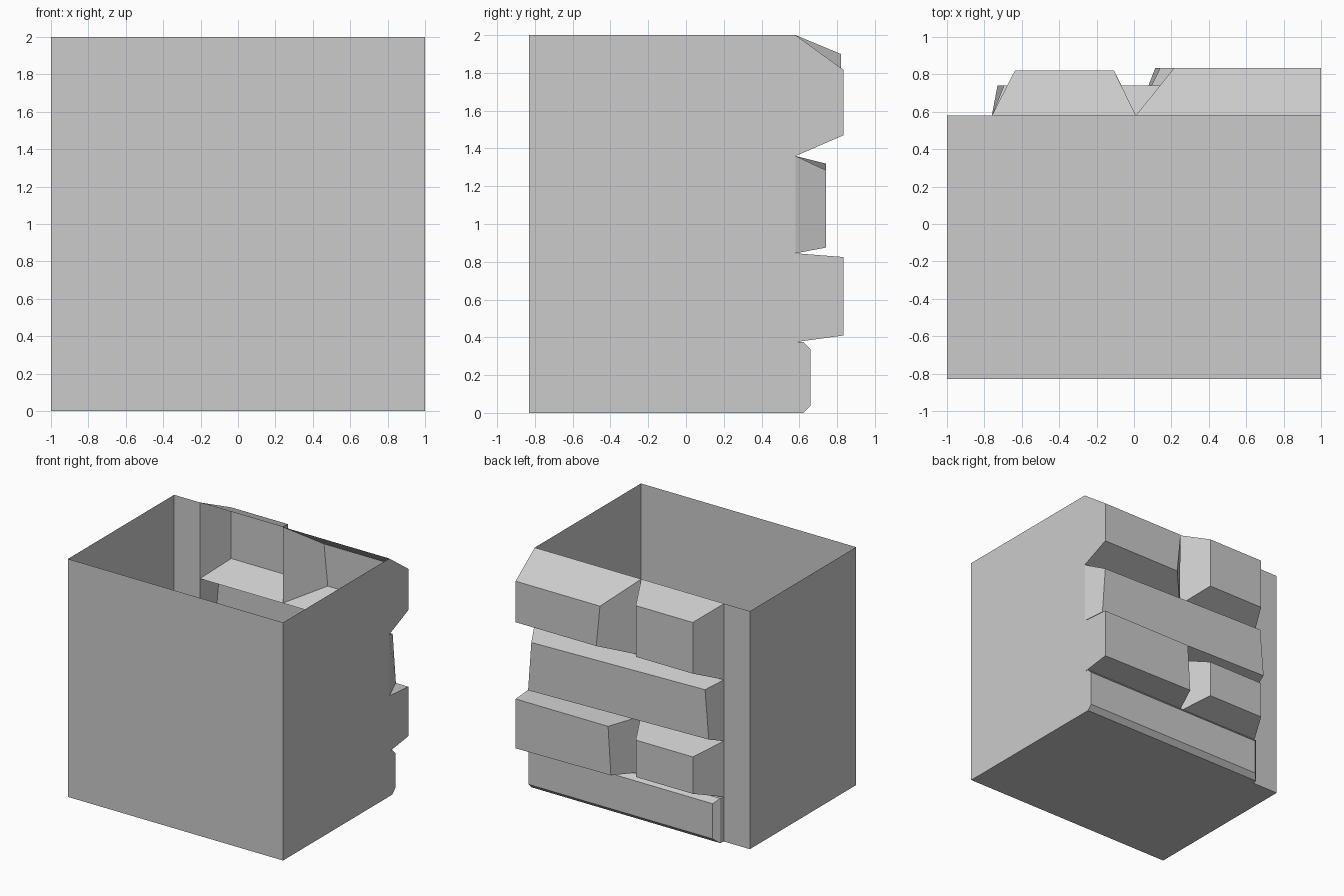
import bpy, bmesh

if "Cube" in bpy.data.objects:
    bpy.data.objects.remove(bpy.data.objects["Cube"])

BACK = 0.58      # plane of the rear wall
FRONT = -0.83


def finish(name, bm):
    mesh = bpy.data.meshes.new(name)
    bm.to_mesh(mesh)
    bm.free()
    obj = bpy.data.objects.new(name, mesh)
    bpy.context.collection.objects.link(obj)
    return obj


def rect(x0, x1, z0, z1):
    return [(x0, z0), (x1, z0), (x1, z1), (x0, z1)]


def brick(name, *loops):
    """Hollow tapered stone, open on the inside; each loop is (y, four x-z corners)."""
    bm = bmesh.new()
    rings = [[bm.verts.new((x, y, z)) for x, z in pts] for y, pts in loops]
    for a, b in zip(rings, rings[1:]):
        for i in range(4):
            j = (i + 1) % 4
            bm.faces.new((a[j], a[i], b[i], b[j]))
    bm.faces.new(rings[-1][::-1])
    return finish(name, bm)


# Open-topped box: floor, front and side walls
bm = bmesh.new()
bmesh.ops.create_cube(bm, size=1)
for v in bm.verts:
    v.co.x *= 2
    v.co.y = FRONT if v.co.y < 0 else BACK
    v.co.z = 0 if v.co.z < 0 else 2
bm.normal_update()
bmesh.ops.delete(bm, geom=[f for f in bm.faces if f.normal.z > 0.5 or f.normal.y > 0.5],
                 context='FACES_ONLY')
# Plain strip of rear wall beside the stones
bm.faces.new([bm.verts.new((x, BACK, z)) for x, z in rect(-1, -0.76, 0, 2)[::-1]])
finish("wall_box", bm)

# Bottom course: one long stone with a bevelled rim
brick("course_1_stone",
      (BACK, rect(-0.76, 1, 0, 0.375)),
      (0.62, rect(-0.75, 1, 0, 0.375)),
      (0.66, rect(-0.71, 1, 0.04, 0.335)))

# Second course: two stones
brick("course_2_stone_left",
      (BACK, rect(-0.76, 0.015, 0.375, 0.845)),
      (0.82, rect(-0.637, -0.107, 0.46, 0.77)))
brick("course_2_stone_right",
      (BACK, rect(0.015, 1, 0.375, 0.845)),
      (0.835, [(0.114, 0.42), (1, 0.41), (1, 0.825), (0.14, 0.825)]))

# Third course: one long skewed stone
brick("course_3_stone",
      (BACK, rect(-0.76, 1, 0.845, 1.36)),
      (0.74, [(-0.73, 0.91), (0.95, 0.875), (0.92, 1.285), (-0.695, 1.32)]))

# Top course: two stones
brick("course_4_stone_left",
      (BACK, rect(-0.76, 0.01, 1.36, 2)),
      (0.82, rect(-0.637, -0.107, 1.47, 1.9)))
brick("course_4_stone_right",
      (BACK, rect(0.01, 1, 1.36, 2)),
      (0.835, [(0.25, 1.47), (1, 1.47), (1, 1.815), (0.215, 1.815)]))
